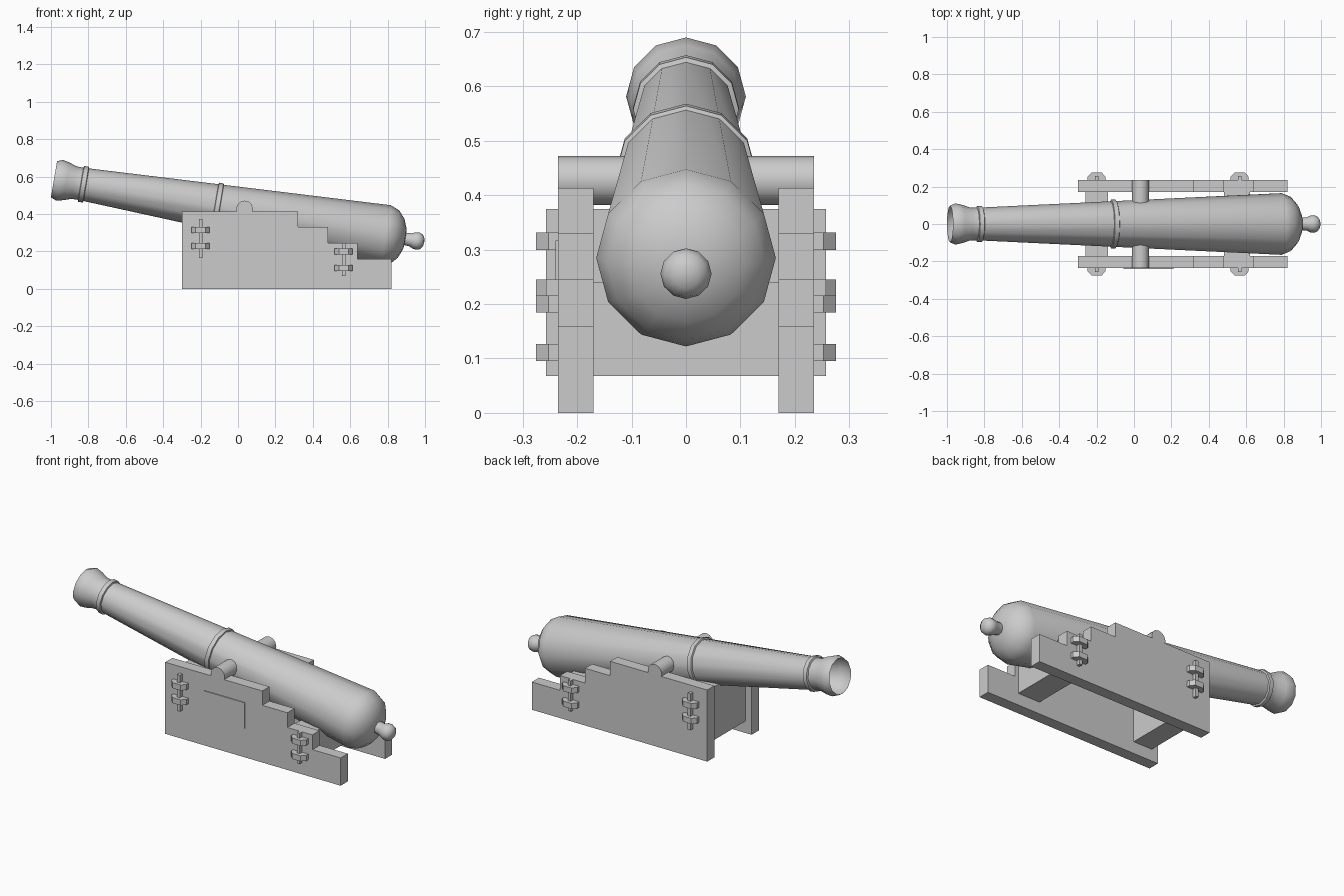
import bpy, bmesh, math
from mathutils import Matrix

if "Cube" in bpy.data.objects:
    bpy.data.objects.remove(bpy.data.objects["Cube"])


def make_object(name, bm, smooth=None):
    bmesh.ops.recalc_face_normals(bm, faces=bm.faces)
    mesh = bpy.data.meshes.new(name)
    bm.to_mesh(mesh)
    bm.free()
    ob = bpy.data.objects.new(name, mesh)
    bpy.context.collection.objects.link(ob)
    if smooth:
        bpy.ops.object.select_all(action='DESELECT')
        ob.select_set(True)
        bpy.context.view_layer.objects.active = ob
        bpy.ops.object.shade_smooth_by_angle(angle=math.radians(smooth))
    return ob


def box(name, x, y, z):
    bm = bmesh.new()
    bmesh.ops.create_cube(bm, size=1)
    for v in bm.verts:
        v.co = [(r[0] + r[1]) / 2 + c * (r[1] - r[0]) for c, r in zip(v.co, (x, y, z))]
    return make_object(name, bm)


def prism(name, pts, vec):
    bm = bmesh.new()
    face = bm.faces.new([bm.verts.new(p) for p in pts])
    ext = bmesh.ops.extrude_face_region(bm, geom=[face], use_keep_orig=True)
    bmesh.ops.translate(bm, vec=vec, verts=[g for g in ext['geom'] if isinstance(g, bmesh.types.BMVert)])
    return make_object(name, bm)


def lathe(name, profile, matrix, n=12, smooth=40):
    # profile: (distance along local x, radius); a zero radius closes the end
    bm = bmesh.new()
    rings = []
    for s, r in profile:
        if r == 0:
            rings.append([bm.verts.new((s, 0, 0))] * n)
        else:
            rings.append([bm.verts.new((s, r * math.sin(2 * math.pi * i / n),
                                        r * math.cos(2 * math.pi * i / n))) for i in range(n)])
    for a, b in zip(rings, rings[1:]):
        for i in range(n):
            j = (i + 1) % n
            bm.faces.new(list(dict.fromkeys((a[i], a[j], b[j], b[i]))))
    bm.transform(matrix)
    return make_object(name, bm, smooth)


# Barrel, tilted muzzle up, with an open muzzle
tilt = Matrix.Translation((0, 0, 0.419)) @ Matrix.Rotation(math.atan(0.17), 4, 'Y')
lathe("barrel", [(-0.998, 0.098), (-0.968, 0.110), (-0.93, 0.102), (-0.89, 0.088), (-0.855, 0.087),
                 (0.801, 0.165), (0.85, 0.145), (0.885, 0.105), (0.905, 0.055), (0.91, 0)], tilt)
# Raised bands
for name, s, r in (("muzzle_band", -0.838, 0.088), ("middle_band", -0.112, 0.121)):
    lathe(name, [(s - 0.016, r - 0.004), (s - 0.012, r + 0.009), (s + 0.012, r + 0.009),
                 (s + 0.016, r - 0.002)], tilt)
# Breech knob
lathe("breech_knob", [(0.895, 0.033), (0.935, 0.035), (0.955, 0.044), (0.975, 0.047),
                      (0.995, 0.040), (1.007, 0.022), (1.01, 0)], tilt)
# Trunnion
lathe("trunnion", [(-0.235, 0), (-0.235, 0.045), (0.235, 0.045), (0.235, 0)],
      Matrix.Translation((0.035, 0, 0.427)) @ Matrix.Rotation(math.pi / 2, 4, 'Z'))

# Stepped carriage cheeks and their iron fittings, on both sides
steps = [(-0.30, 0), (0.82, 0), (0.82, 0.16), (0.64, 0.16), (0.64, 0.245), (0.48, 0.245),
         (0.48, 0.33), (0.32, 0.33), (0.32, 0.413), (-0.30, 0.413)]
bracket = [(-0.048, 0), (0.048, 0), (0.048, 0.018), (0.026, 0.041), (-0.026, 0.041), (-0.048, 0.018)]
for side, sg in (("left", -1), ("right", 1)):
    prism(side + "_cheek", [(x, sg * 0.17, z) for x, z in steps], (0, sg * 0.065, 0))
    for end, cx, z0, z1, plates in (("front", -0.2, 0.165, 0.375, (0.213, 0.299)),
                                    ("rear", 0.565, 0.068, 0.245, (0.095, 0.184))):
        box(f"{side}_{end}_pin", (cx - 0.009, cx + 0.009),
            sorted((sg * 0.234, sg * 0.257)), (z0, z1))
        for k, z in enumerate(plates):
            prism(f"{side}_{end}_bracket_{k + 1}",
                  [(cx + x, sg * (0.235 + y), z) for x, y in bracket], (0, 0, 0.032))

# Cross beams between the cheeks
box("front_beam", (-0.26, -0.14), (-0.17, 0.17), (0.068, 0.375))
box("rear_beam", (0.48, 0.62), (-0.17, 0.17), (0.068, 0.24))

# Thin plate on one cheek
box("side_plate", (-0.055, 0.21), (-0.24, -0.234), (0.167, 0.317))
